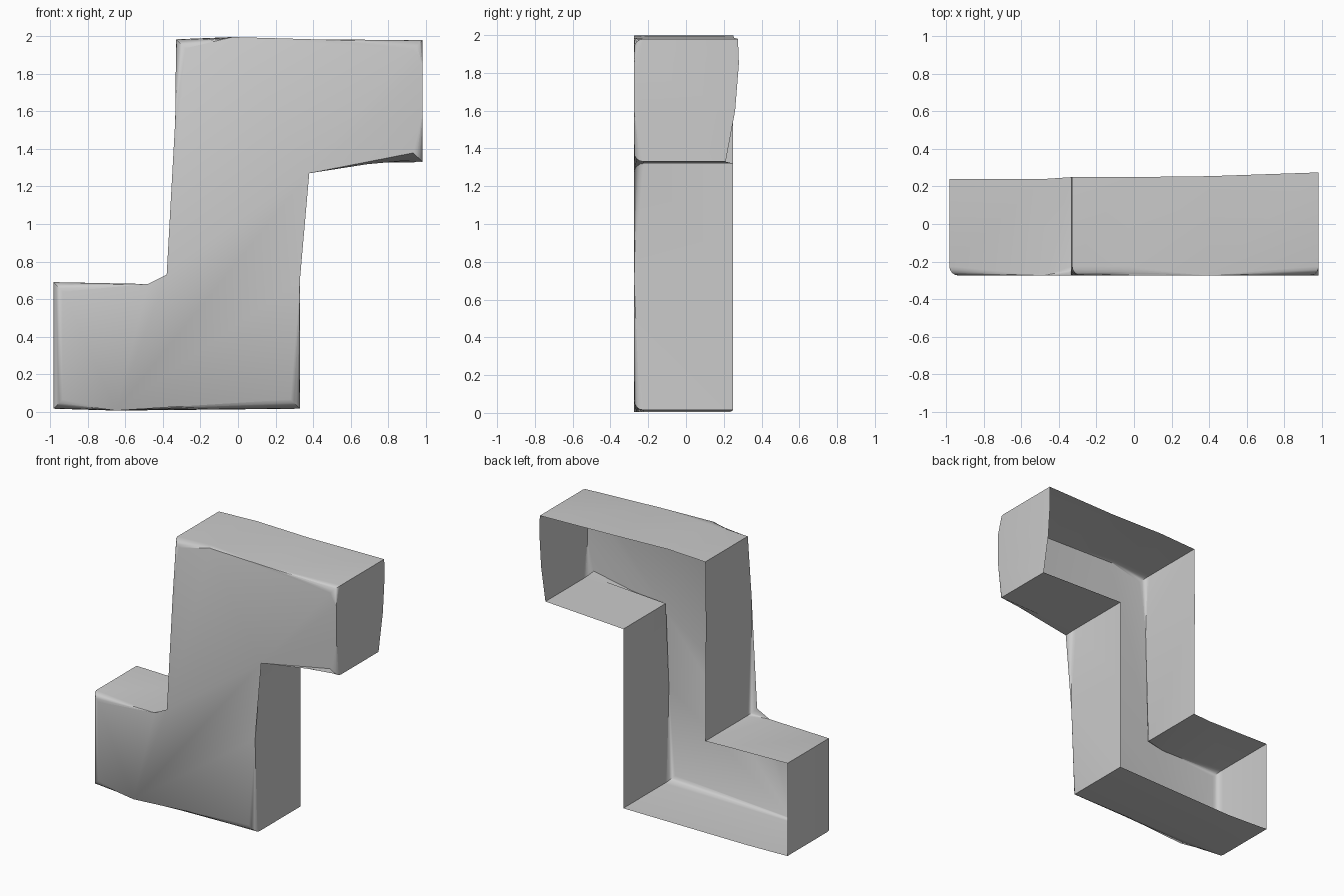
import bpy, bmesh

if "Cube" in bpy.data.objects:
    bpy.data.objects.remove(bpy.data.objects["Cube"])

# Stepped outline, counter-clockwise from the front: x, z, depth of the open back rim
OUTLINE = [
    (-0.985, 0.015, 0.24), (-0.65, 0.005, 0.235), (0.33, 0.015, 0.25),
    (0.33, 0.70, 0.25), (0.33, 1.32, 0.25),
    (0.985, 1.33, 0.21), (0.985, 1.60, 0.26), (0.985, 1.85, 0.28), (0.985, 1.98, 0.275),
    (0.40, 1.985, 0.255), (-0.03, 1.997, 0.25), (-0.33, 1.985, 0.25),
    (-0.335, 1.55, 0.25), (-0.33, 0.68, 0.25),
    (-0.48, 0.68, 0.24), (-0.985, 0.69, 0.24),
]
FRONT_Y = -0.275

bm = bmesh.new()
front = [bm.verts.new((x, FRONT_Y, z)) for x, z, y in OUTLINE]
rim = [bm.verts.new((x, y, z)) for x, z, y in OUTLINE]

# Front plate and side walls; the back stays open
plate = bm.faces.new(front)
n = len(OUTLINE)
for i in range(n):
    j = (i + 1) % n
    bm.faces.new((front[j], front[i], rim[i], rim[j]))

# Soft front edge
bmesh.ops.bevel(bm, geom=list(plate.edges), offset=0.05, offset_type='OFFSET',
                segments=4, profile=0.5, affect='EDGES')

mesh = bpy.data.meshes.new("stepped_shell")
bm.to_mesh(mesh)
bm.free()
shell = bpy.data.objects.new("stepped_shell", mesh)
bpy.context.collection.objects.link(shell)

# Smooth shading that keeps the wall corners sharp
bpy.context.view_layer.objects.active = shell
shell.select_set(True)
bpy.ops.object.shade_smooth_by_angle(angle=0.7)
